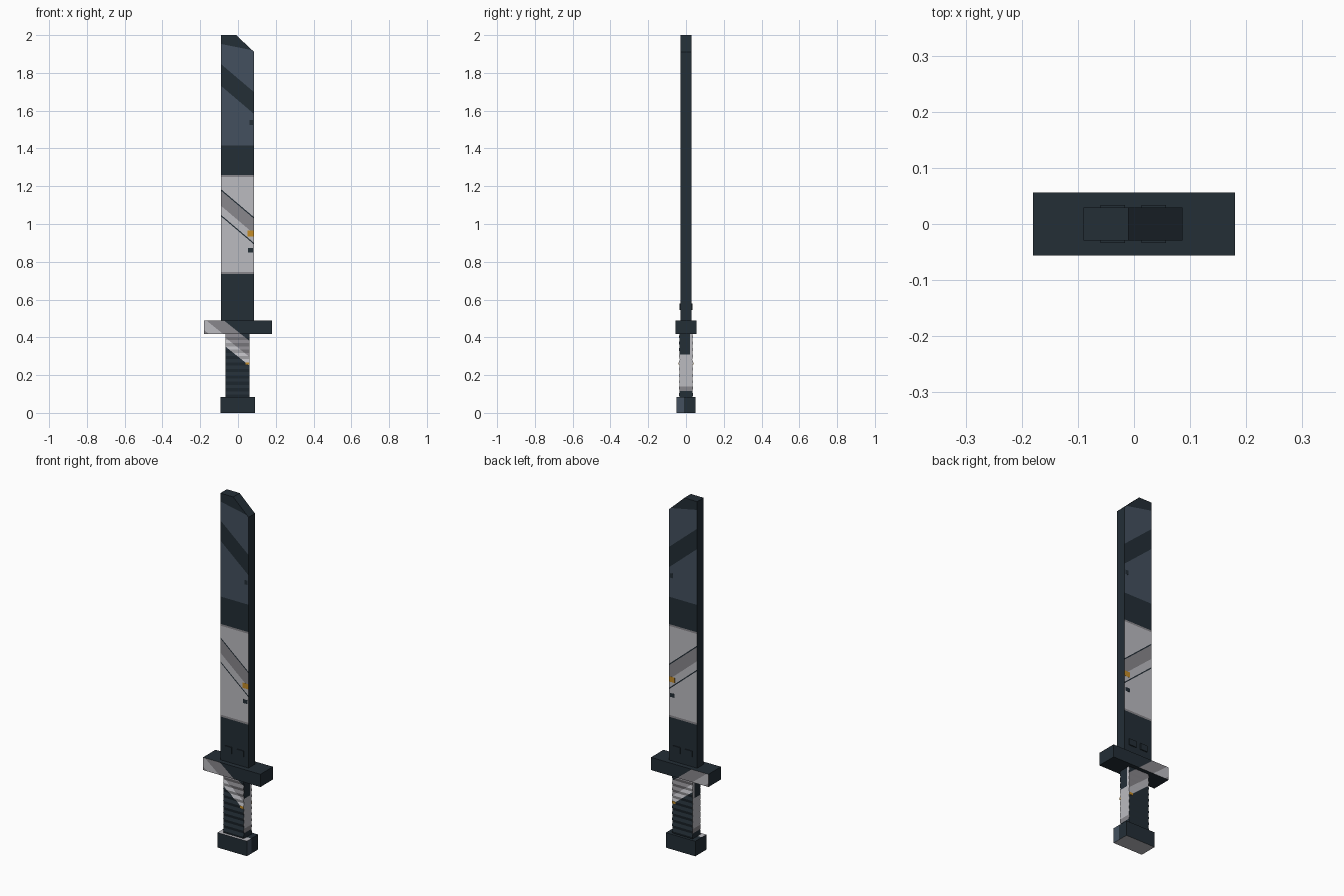
import bpy, bmesh
from mathutils import Vector

if "Cube" in bpy.data.objects:
    bpy.data.objects.remove(bpy.data.objects["Cube"])


def material(name, rgb):
    m = bpy.data.materials.new(name)
    lin = [((c / 255 + 0.055) / 1.055) ** 2.4 for c in rgb]
    m.diffuse_color = (*lin, 1)
    m.use_nodes = True
    m.node_tree.nodes["Principled BSDF"].inputs["Base Color"].default_value = m.diffuse_color
    return m


MATS = [material("dark steel", (35, 46, 54)), material("slate", (67, 80, 94)),
        material("light grey", (187, 187, 192)), material("mid grey", (137, 135, 140)),
        material("orange", (196, 140, 40))]
DARK, SLATE, LIGHT, MID, ORANGE = range(5)


def loft(rings):
    """Stack of four-sided rings, capped at both ends."""
    bm = bmesh.new()
    rows = [[bm.verts.new(p) for p in r] for r in rings]
    for a, b in zip(rows, rows[1:]):
        for i in range(4):
            j = (i + 1) % 4
            bm.faces.new((a[i], a[j], b[j], b[i]))
    bm.faces.new(rows[0][::-1])
    bm.faces.new(rows[-1])
    return bm


def rect(x0, x1, y0, y1, z):
    return [(x0, y0, z), (x1, y0, z), (x1, y1, z), (x0, y1, z)]


def box(x0, x1, y0, y1, z0, z1):
    return loft([rect(x0, x1, y0, y1, z0), rect(x0, x1, y0, y1, z1)])


def cut(bm, normal, values):
    """Slice faces along the planes where normal . p equals each value."""
    n = Vector(normal)
    for v in values:
        bmesh.ops.bisect_plane(bm, geom=bm.verts[:] + bm.edges[:] + bm.faces[:], dist=1e-6,
                               plane_co=n * (v / n.length_squared), plane_no=n)


def finish(bm, name, rule):
    bm.normal_update()
    for f in bm.faces:
        f.material_index = rule(f.calc_center_median(), f.normal)
    me = bpy.data.meshes.new(name)
    bm.to_mesh(me)
    bm.free()
    for m in MATS:
        me.materials.append(m)
    bpy.context.collection.objects.link(bpy.data.objects.new(name, me))


# Blade: flat slab with a clipped tip and diagonal painted bands
prof = [(-0.09, 0.48), (0.086, 0.48), (0.086, 1.91), (-0.01, 2.0), (-0.09, 2.0)]
bm = bmesh.new()
face = bm.faces.new([bm.verts.new((x, -0.029, z)) for x, z in prof])
new = bmesh.ops.extrude_face_region(bm, geom=[face])["geom"]
bmesh.ops.translate(bm, vec=(0, 0.058, 0), verts=[v for v in new if isinstance(v, bmesh.types.BMVert)])
bmesh.ops.recalc_face_normals(bm, faces=bm.faces[:])
cut(bm, (0, 0, 1), (0.735, 0.746, 1.25, 1.26, 1.415))
cut(bm, (0.85, 0, 1), (0.964, 0.972, 1.02, 1.10, 1.108, 1.655, 1.77))
cut(bm, (0.2, 0, 1), (1.935,))


def blade_rule(c, n):
    u = c.z + 0.85 * c.x
    if abs(n.y) < 0.9 or c.z < 0.735 or 1.26 < c.z < 1.415:
        return DARK
    if c.z > 1.415:
        return DARK if 1.655 < u < 1.77 or c.z + 0.2 * c.x > 1.935 else SLATE
    if c.z < 0.746 or c.z > 1.25:
        return MID
    if 0.964 < u < 0.972 or 1.10 < u < 1.108:
        return DARK
    return MID if 1.02 < u < 1.10 else LIGHT


finish(bm, "blade", blade_rule)

# Paint flecks on the cutting edge, on both blade faces
for side, s in (("front", -1), ("back", 1)):
    for part, x0, x1, z0, z1, col in (("orange_fleck", 0.05, 0.086, 0.935, 0.965, ORANGE),
                                      ("dark_fleck", 0.052, 0.08, 0.85, 0.872, DARK),
                                      ("upper_fleck", 0.06, 0.08, 1.525, 1.55, DARK)):
        ya, yb = sorted((s * 0.028, s * 0.0295))
        finish(box(x0, x1, ya, yb, z0, z1), f"{side}_{part}", lambda c, n, col=col: col)

# Raised rivet blocks at the blade root
for name, x in (("left_rivet", -0.038), ("right_rivet", 0.035)):
    finish(box(x - 0.022, x + 0.022, -0.034, 0.034, 0.545, 0.58), name, lambda c, n: DARK)

# Crossguard with diagonal stripes on one end
bm = box(-0.18, 0.18, -0.056, 0.056, 0.418, 0.49)
cut(bm, (0.8, 0, 1), (0.295, 0.355, 0.43))


def guard_rule(c, n):
    u = c.z + 0.8 * c.x
    if abs(n.y) < 0.9 or u > 0.43:
        return DARK
    return LIGHT if 0.295 < u < 0.355 else MID


finish(bm, "crossguard", guard_rule)

# Ribbed grip: rings alternate between groove and ridge depth
N = 20
rings = []
for i in range(N + 1):
    d = 0.038 if i % 2 else 0.033
    rings.append(rect(-0.066, 0.061, -d, d, 0.08 + 0.34 * i / N))
bm = loft(rings)
cut(bm, (0.8, 0, 1), (0.298, 0.345, 0.43))
cut(bm, (0, 0, 1), (0.115, 0.14, 0.31))
cut(bm, (0, 1, 0), (0.02,))


def grip_rule(c, n):
    if abs(n.x) > 0.9:
        if c.z < 0.115 or (c.z > 0.31 and c.y < 0.02):
            return DARK
        return MID if c.z < 0.14 else LIGHT
    u = c.z + 0.8 * c.x
    if u < 0.298 or u > 0.43:
        return DARK
    return LIGHT if u < 0.345 else MID


finish(bm, "grip", grip_rule)

# Small orange marks on the grip
for name, y0, y1 in (("front_grip_mark", -0.0385, -0.034), ("back_grip_mark", 0.034, 0.0385)):
    finish(box(0.04, 0.061, y0, y1, 0.255, 0.268), name, lambda c, n: ORANGE)

# Pommel block with pale top and base and a slate side patch
bm = box(-0.093, 0.091, -0.05, 0.05, 0, 0.085)
cut(bm, (0, 1, 0), (-0.01,))


def pommel_rule(c, n):
    if n.z < -0.9:
        return LIGHT
    if n.z > 0.9:
        return LIGHT if c.y < -0.01 else DARK
    return SLATE if n.x > 0.9 and c.y < -0.01 else DARK


finish(bm, "pommel", pommel_rule)
